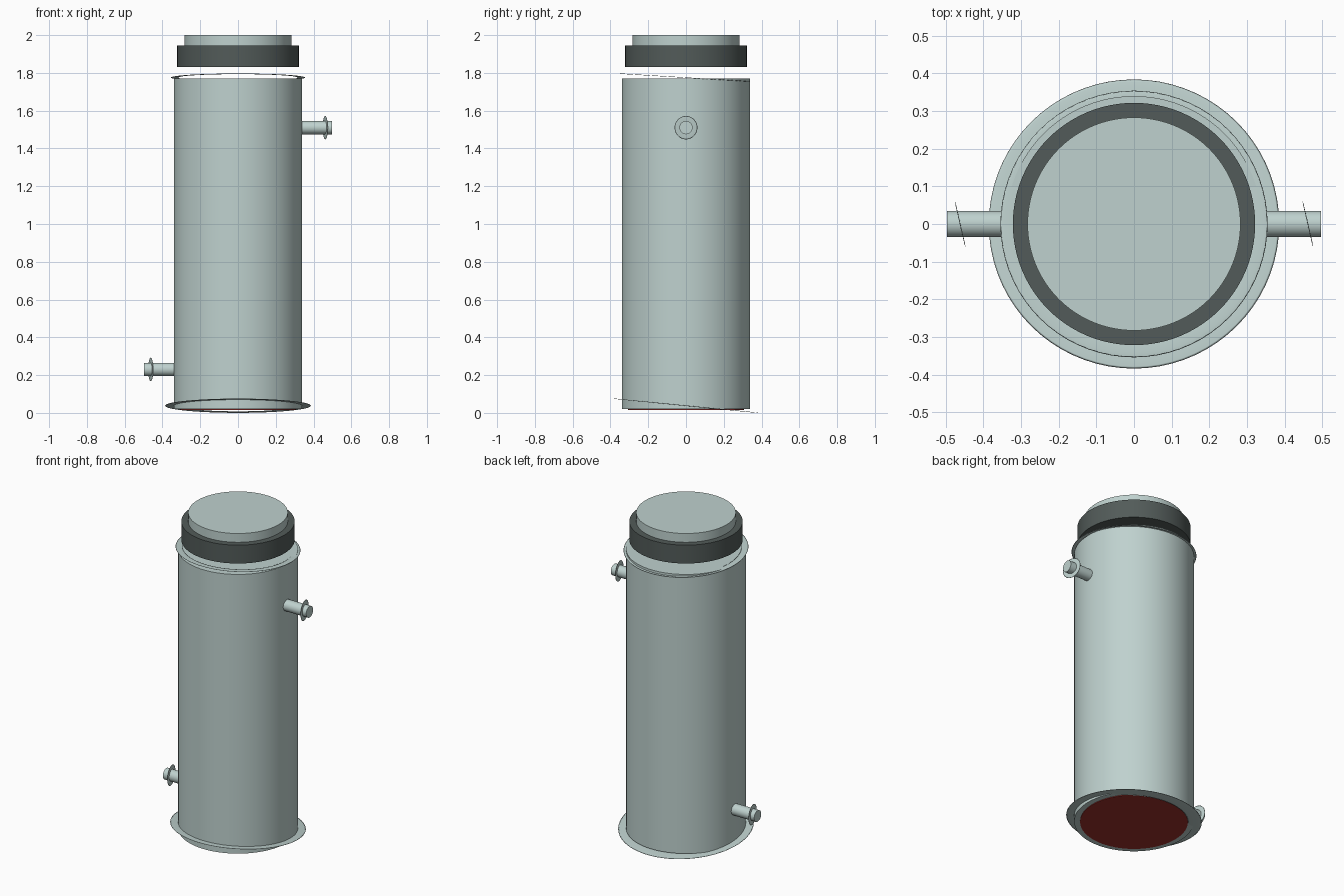
import bpy, math

if "Cube" in bpy.data.objects:
    bpy.data.objects.remove(bpy.data.objects["Cube"])


def material(name, rgb):
    m = bpy.data.materials.new(name)
    m.diffuse_color = (*rgb, 1)
    m.use_nodes = True
    m.node_tree.nodes["Principled BSDF"].inputs["Base Color"].default_value = m.diffuse_color
    return m


STEEL = material("pale steel", (0.52, 0.64, 0.62))
DARK = material("dark grey", (0.085, 0.105, 0.10))
RED = material("deep red", (0.33, 0.03, 0.025))


def finish(name, mat):
    ob = bpy.context.object
    ob.name = name
    ob.data.materials.append(mat)
    bpy.ops.object.shade_smooth_by_angle(angle=math.radians(40))
    return ob


def cylinder(name, mat, r, z0, z1, sides=96):
    bpy.ops.mesh.primitive_cylinder_add(vertices=sides, radius=r, depth=z1 - z0,
                                        location=(0, 0, (z0 + z1) / 2))
    return finish(name, mat)


def flange(name, outer, inner, loc, rot, flat=0.05):
    # flattened ring
    bpy.ops.mesh.primitive_torus_add(major_segments=72, minor_segments=12,
                                     major_radius=(outer + inner) / 2,
                                     minor_radius=(outer - inner) / 2,
                                     location=loc, rotation=rot)
    ob = bpy.context.object
    for v in ob.data.vertices:
        v.co.z *= flat
    ob.name = name
    ob.data.materials.append(STEEL)
    bpy.ops.object.shade_smooth()


# Main vessel and its red base plate
cylinder("vessel_body", STEEL, 0.34, 0.02, 1.77)
cylinder("base_plate", RED, 0.306, 0.016, 0.022)

# Slightly tilted rims at both ends
flange("bottom_rim", 0.386, 0.306, (0, 0, 0.038), (-math.atan(0.098), 0, 0), 0.03)
flange("top_rim", 0.355, 0.315, (0, 0, 1.775), (-math.atan(0.06), 0, 0), 0.05)

# Lid: dark collar with a pale cap
cylinder("lid_collar", DARK, 0.322, 1.83, 1.945)
cylinder("lid_cap", STEEL, 0.283, 1.90, 2.0)

# Side ports with small skewed flanges
for label, side, z in (("outlet", 1, 1.51), ("inlet", -1, 0.23)):
    x0, x1 = 0.32, 0.497
    bpy.ops.mesh.primitive_cylinder_add(vertices=32, radius=0.035, depth=x1 - x0,
                                        location=(side * (x0 + x1) / 2, 0, z),
                                        rotation=(0, math.pi / 2, 0))
    finish(label + "_pipe", STEEL)
    flange(label + "_flange", 0.062, 0.024, (side * 0.462, 0, z),
           (0, math.pi / 2, math.atan(0.23)), 0.05)
